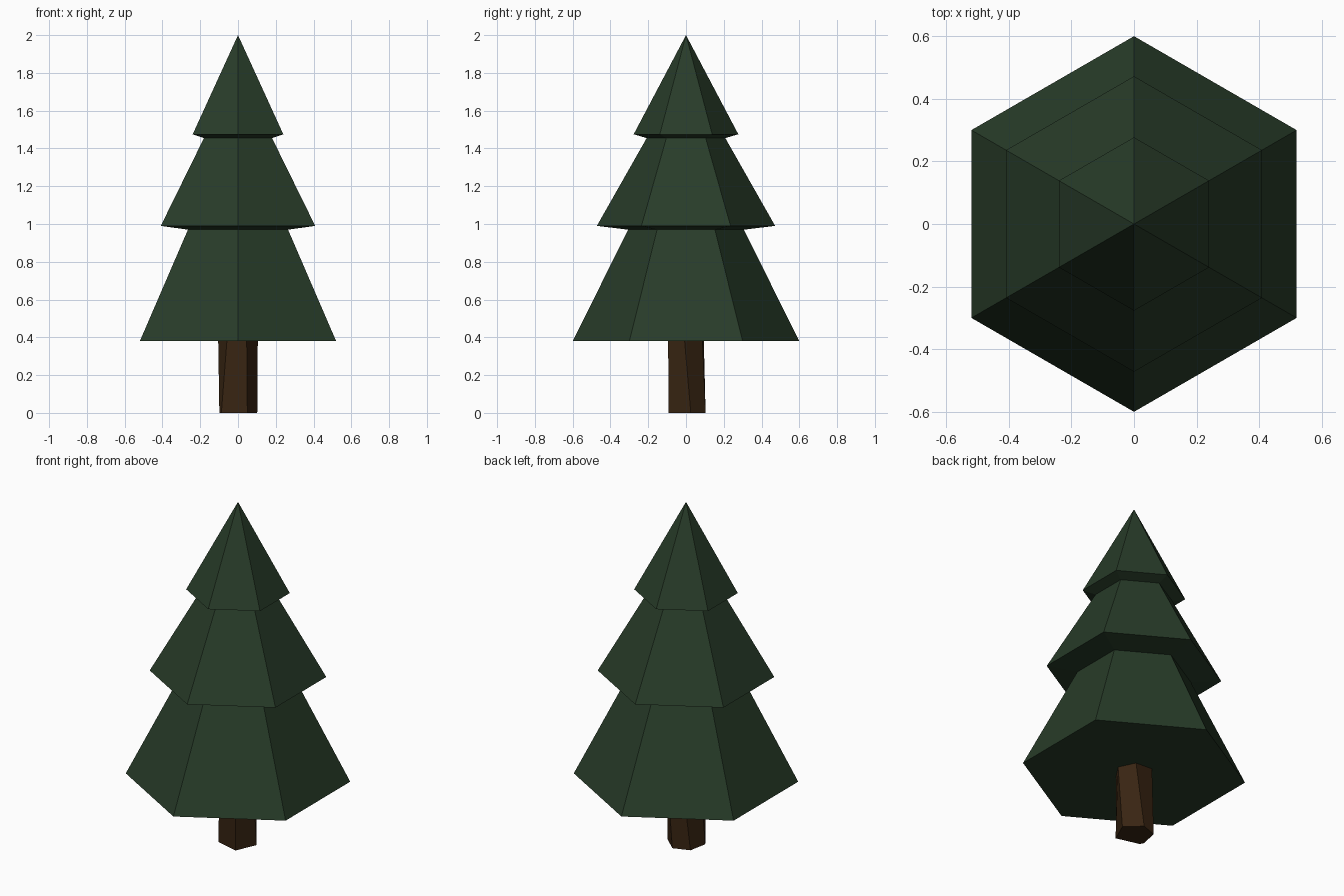
import bpy
import bmesh
from math import cos, sin, radians

cube = bpy.data.objects.get("Cube")
if cube:
    bpy.data.objects.remove(cube, do_unlink=True)


def make_material(name, rgb):
    mat = bpy.data.materials.new(name)
    mat.use_nodes = True
    color = (*rgb, 1.0)
    mat.diffuse_color = color
    bsdf = mat.node_tree.nodes["Principled BSDF"]
    bsdf.inputs["Base Color"].default_value = color
    bsdf.inputs["Roughness"].default_value = 0.9
    return mat


def ring(bm, radius, z, angles):
    return [bm.verts.new((radius * cos(radians(a)), radius * sin(radians(a)), z))
            for a in angles]


def bridge(bm, lower, upper):
    n = len(lower)
    for i in range(n):
        j = (i + 1) % n
        bm.faces.new((lower[i], lower[j], upper[j], upper[i]))


def finish(bm, name, mat):
    bmesh.ops.recalc_face_normals(bm, faces=bm.faces)
    mesh = bpy.data.meshes.new(name)
    bm.to_mesh(mesh)
    bm.free()
    mesh.materials.append(mat)
    obj = bpy.data.objects.new(name, mesh)
    bpy.context.collection.objects.link(obj)
    return obj


green = make_material("dark pine green", (0.021, 0.045, 0.022))
brown = make_material("dark bark brown", (0.040, 0.018, 0.006))

# Foliage: three stepped six-sided tiers ending in a point
hexagon = [30 + 60 * i for i in range(6)]
profile = [(0.60, 0.38), (0.306, 0.97), (0.472, 0.99), (0.208, 1.455), (0.277, 1.475)]
bm = bmesh.new()
rings = [ring(bm, r, z, hexagon) for r, z in profile]
bm.faces.new(rings[0])
for lower, upper in zip(rings, rings[1:]):
    bridge(bm, lower, upper)
tip = bm.verts.new((0, 0, 2))
for i, v in enumerate(rings[-1]):
    bm.faces.new((v, rings[-1][(i + 1) % 6], tip))
finish(bm, "foliage", green)

# Trunk: rough, slightly twisted six-sided post
bm = bmesh.new()
base = ring(bm, 0.105, 0, [14, 81, 138, 200, 213, 298])
top = ring(bm, 0.105, 0.38, [-4 + 60 * i for i in range(6)])
bridge(bm, base, top)
bm.faces.new(base)
bm.faces.new(top)
finish(bm, "trunk", brown)
